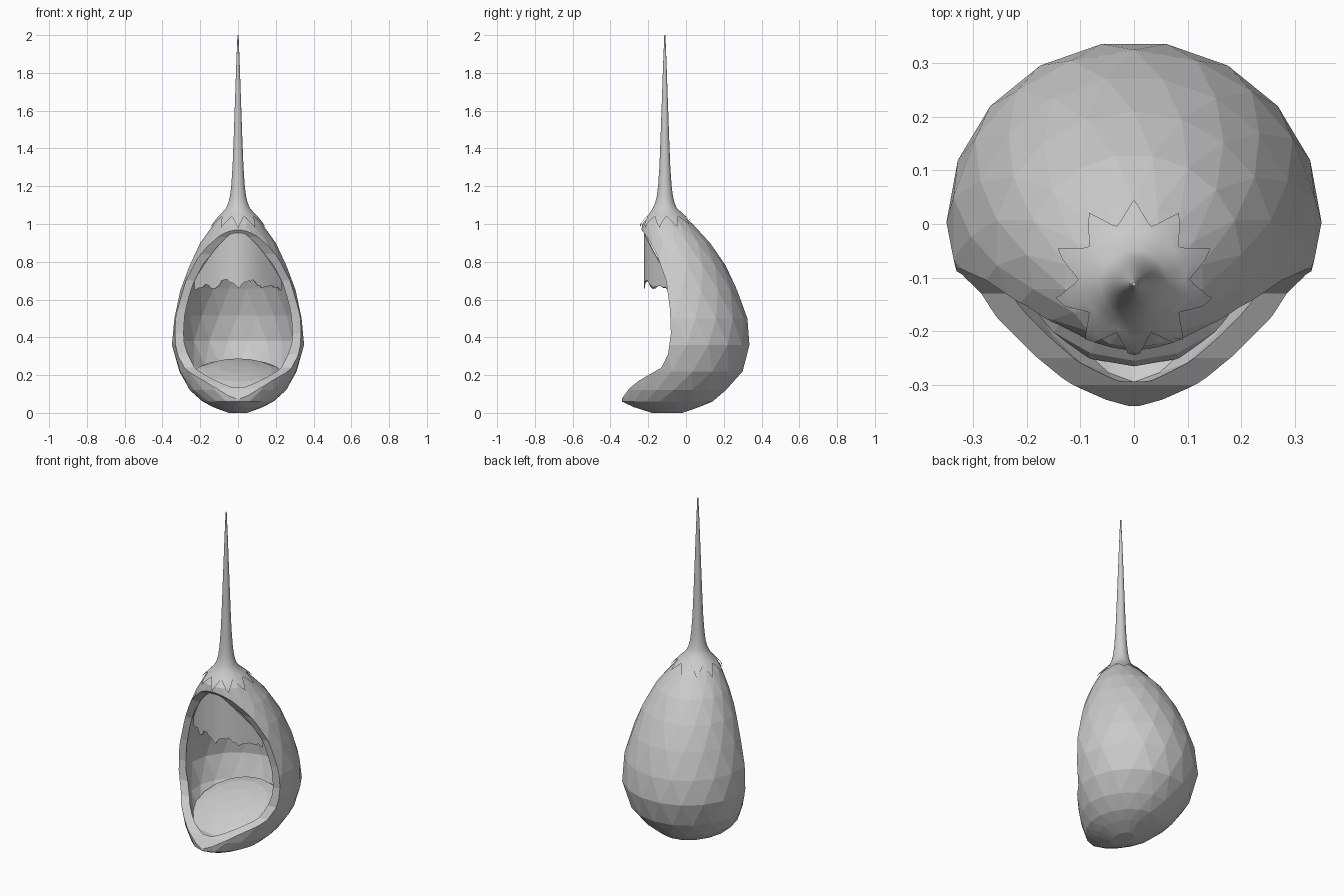
import bpy, bmesh, math, random
from mathutils import Matrix

if "Cube" in bpy.data.objects:
    bpy.data.objects.remove(bpy.data.objects["Cube"])

random.seed(4)

# Egg section table: height, half width, back y, front y
EGG = [(0, .05, -.02, -.18), (.03, .13, .07, -.28), (.06, .19, .14, -.34),
       (.12, .255, .215, -.345), (.22, .315, .30, -.34), (.36, .350, .341, -.335),
       (.50, .342, .325, -.34), (.65, .305, .275, -.32), (.78, .26, .21, -.28),
       (.90, .20, .13, -.245), (1.0, .13, .035, -.232), (1.05, .085, -.02, -.19),
       (1.075, .04, -.07, -.15)]


def egg_point(z, a, inset=0.0):
    """Point on the egg at height z and angle a (0 = back)."""
    z = min(max(z, EGG[0][0]), EGG[-1][0])
    for lo, hi in zip(EGG, EGG[1:]):
        if z <= hi[0]:
            f = (z - lo[0]) / (hi[0] - lo[0])
            w, b, fr = (lo[i] + (hi[i] - lo[i]) * f for i in (1, 2, 3))
            break
    c, h = (b + fr) / 2, max((b - fr) / 2 - inset, .004)
    s, k = math.sin(a), math.cos(a)
    # the lower front narrows a little towards the lip
    p = 1.7 + .3 * min(max((z - .22) / .2, 0), 1) if k < 0 else 2
    r = (abs(s) ** p + abs(k) ** p) ** (-1 / p)
    return (max(w - inset, .004) * s * r, c + h * k * r, z)


def make(name, bm):
    bmesh.ops.recalc_face_normals(bm, faces=bm.faces)
    me = bpy.data.meshes.new(name)
    bm.to_mesh(me)
    bm.free()
    ob = bpy.data.objects.new(name, me)
    bpy.context.collection.objects.link(ob)
    return ob


def loft(name, rings, stagger=False, ends=True):
    """Join rings of points; staggered rings are joined with triangles."""
    bm = bmesh.new()
    vs = [[bm.verts.new(p) for p in r] for r in rings]
    n = len(vs[0])
    for k, (p, q) in enumerate(zip(vs, vs[1:])):
        for i in range(n):
            j = (i + 1) % n
            if not stagger:
                bm.faces.new((p[i], p[j], q[j], q[i]))
            elif k % 2 == 0:
                bm.faces.new((p[i], p[j], q[i]))
                bm.faces.new((p[j], q[j], q[i]))
            else:
                bm.faces.new((p[i], p[j], q[j]))
                bm.faces.new((p[i], q[j], q[i]))
    if ends:
        bm.faces.new(vs[0])
        bm.faces.new(vs[-1])
    return make(name, bm)


def egg(name, inset=0.0, lift=0.0, squash=1.0, sides=18):
    rings = []
    for k, row in enumerate(EGG):
        ring = [egg_point(row[0], math.tau * (i + .5 * (k % 2)) / sides, inset)
                for i in range(sides)]
        rings.append([(x, y, lift + z * squash) for x, y, z in ring])
    return loft(name, rings, stagger=True)


# Hollow pod with the front opening cut by a side profile
pod = egg("pod_shell")
cavity = egg("cavity_cutter", .045, .035, .96)
profile = [(-.6, .075), (-.34, .075), (-.30, .13), (-.25, .17), (-.13, .24),
           (-.095, .31), (-.08, .42), (-.085, .55), (-.105, .70), (-.155, .84),
           (-.205, .93), (-.24, .975), (-.6, .975)]
opening = loft("opening_cutter", [[(x, y, z) for y, z in profile] for x in (-.6, .6)])
for cutter in (cavity, opening):
    mod = pod.modifiers.new("cut", 'BOOLEAN')
    mod.operation = 'DIFFERENCE'
    mod.solver = 'EXACT'
    mod.object = cutter
    cutter.hide_render = True
    cutter.hide_set(True)

# Tilted seat cushion
bm = bmesh.new()
bmesh.ops.create_uvsphere(bm, u_segments=18, v_segments=8, radius=1)
bmesh.ops.transform(bm, verts=bm.verts, matrix=Matrix.Translation((0, -.015, .18))
                    @ Matrix.Rotation(math.radians(19), 4, 'X')
                    @ Matrix.Diagonal((.255, .265, .07, 1)))
make("seat_cushion", bm)

# Curved hanging flap with a ragged lower edge
bm = bmesh.new()
cols, N = [], 48
for i in range(N + 1):
    u = 2 * i / N - 1
    x, y = .23 * u, -.09 - .133 * math.cos(u * math.pi / 2)
    top = .965 - .26 * abs(u) ** 1.5
    low = .655 + .05 * abs(math.sin(u * 5.5)) * (1 - u * u) + random.uniform(-.008, .008)
    low = min(low, top - .01)
    cols.append([bm.verts.new((x, y, top + (low - top) * t / 3)) for t in range(4)])
for p, q in zip(cols, cols[1:]):
    for a in range(3):
        bm.faces.new((p[a], q[a], q[a + 1], p[a + 1]))
flap = make("hanging_flap", bm)
flap.modifiers.new("thickness", 'SOLIDIFY').thickness = .006

# Star-shaped leafy cap flowing into the tapering stem
S, POINTS = 80, 10
rings = []
for t in (1, .75, .5, .25, 0):
    ring = []
    for i in range(S):
        a = math.tau * i / S
        wave = abs(((i * POINTS / S) % 1) - .5) * 2
        tip = .98 + .02 * max(math.cos(a), 0)
        end = 1.04 + (tip - 1.04) * wave ** 1.4
        ring.append(egg_point(1.052 + (end - 1.052) * t, a, -.01))
    rings.append(ring)
for z, r in [(1.085, .063), (1.11, .052), (1.145, .043), (1.2, .036), (1.3, .029),
             (1.45, .023), (1.65, .016), (1.85, .009), (2.0, .003)]:
    rings.append([(r * math.sin(math.tau * i / S), -.112 + r * math.cos(math.tau * i / S), z)
                  for i in range(S)])
cap = loft("star_cap_and_stem", rings, ends=False)
bpy.context.view_layer.objects.active = cap
cap.select_set(True)
bpy.ops.object.shade_smooth_by_angle(angle=math.radians(60))
